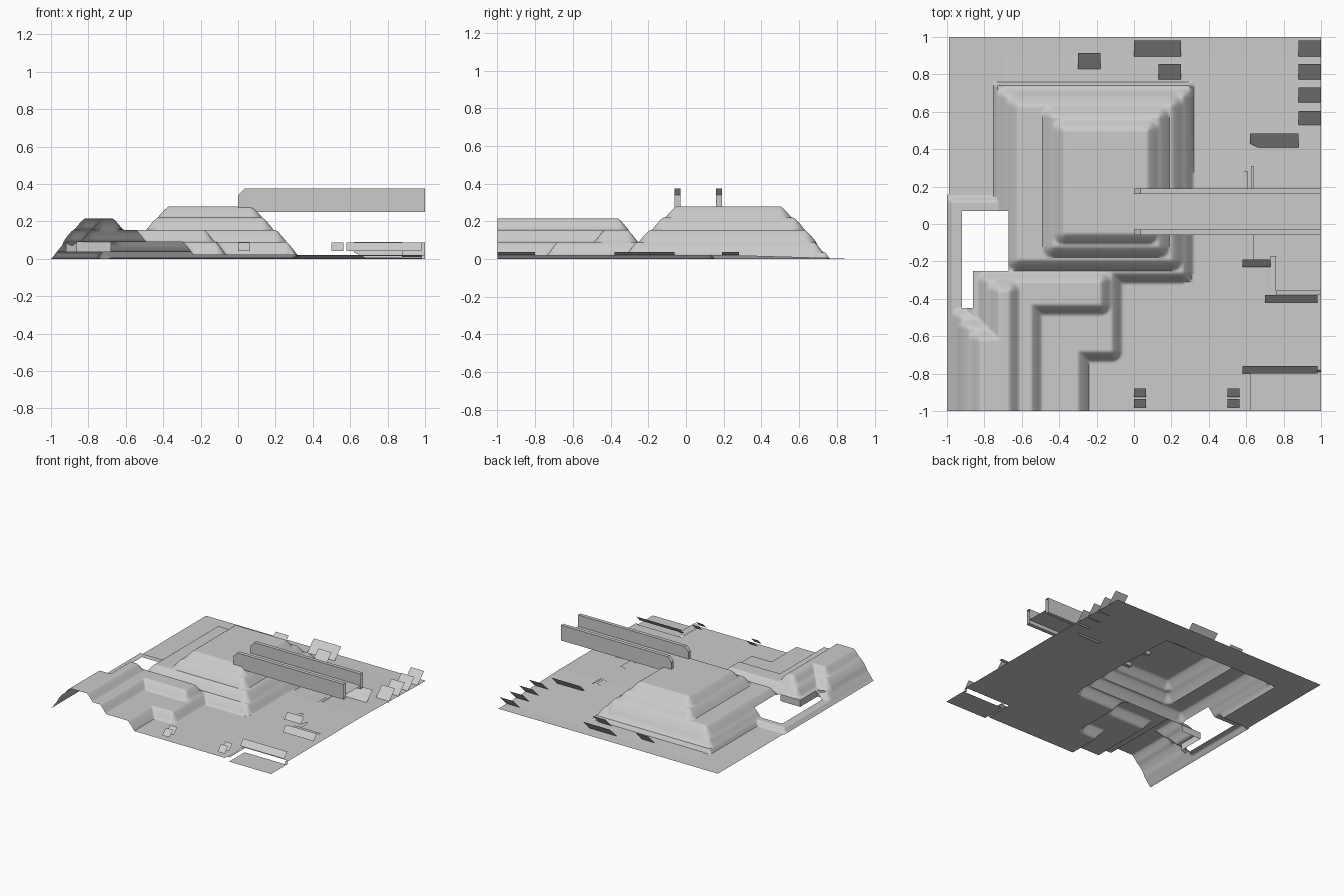
import bpy, bmesh, math

if "Cube" in bpy.data.objects:
    bpy.data.objects.remove(bpy.data.objects["Cube"])

grey = bpy.data.materials.new("stone_grey")
grey.diffuse_color = (0.6, 0.6, 0.6, 1)
grey.use_nodes = True
grey.node_tree.nodes["Principled BSDF"].inputs["Base Color"].default_value = grey.diffuse_color


def finish(bm, name, smooth=False):
    mesh = bpy.data.meshes.new(name)
    bm.to_mesh(mesh)
    bm.free()
    mesh.materials.append(grey)
    obj = bpy.data.objects.new(name, mesh)
    bpy.context.collection.objects.link(obj)
    if smooth:
        bpy.context.view_layer.objects.active = obj
        obj.select_set(True)
        bpy.ops.object.shade_smooth_by_angle(angle=math.radians(50))
        obj.select_set(False)
    return obj


# Terraces: x0, x1, y0, y1 of the flat top, top height, foot height, slope width
steps = [
    # large hill
    (-.37, .07, -.05, .50, .28, .22, .06),
    (-.43, .13, -.12, .57, .22, .155, .06),
    (-.62, .20, -.19, .63, .155, .09, .06),
    (-.68, .26, -.26, .68, .09, .03, .05),
    # plinth and raised west strip
    (-.73, .30, -.30, .74, .035, 0, .02),
    (-.97, -.72, -1.1, .12, .035, 0, .025),
    # stepped terrace in the south-west
    (-.82, -.67, -1.1, -.62, .215, .155, .055),
    (-.72, -.67, -.70, -.36, .215, .155, .055),
    (-.88, -.55, -1.1, -.56, .155, .09, .055),
    (-.78, -.55, -.65, -.31, .155, .09, .055),
    (-.60, -.18, -.43, -.31, .155, .09, .055),
    (-.92, -.30, -1.1, -.50, .09, .035, .05),
    (-.86, -.30, -.60, -.25, .09, .035, .05),
    (-.40, -.12, -.68, -.25, .09, .02, .055),
    (-.80, -.30, -1.1, -.60, .09, .02, .055),
]

# Openings in the ground sheet: x0, x1, y0, y1
holes = [
    (-.92, -.67, -.25, .07), (-.92, -.86, -.45, -.24),
    (.58, .62, -1, -.77), (.58, .98, -.80, -.77),
]


# The ground rises gently from north to south; the south-east corner is low
def ground(x, y):
    if x < -.68 or (x > .60 and y < -.785):
        return 0
    return .02 * min(max((.9 - y) / .7, 0), 1)


def height(x, y):
    z = ground(x, y)
    for x0, x1, y0, y1, hi, lo, w in steps:
        d = math.hypot(max(x0 - x, x - x1, 0), max(y0 - y, y - y1, 0))
        if d <= w + 1e-6:
            z = max(z, hi - (hi - lo) * (d / w) ** 1.2)
    return z


# Ground sheet with hills
N = 200
bm = bmesh.new()
axis = [-1 + 2 * i / N for i in range(N + 1)]
grid = [[bm.verts.new((max(x, -.99) if y > .15 else x, y, height(x, y)))
         for y in axis] for x in axis]
for i in range(N):
    for j in range(N):
        cx, cy = axis[i] + 1 / N, axis[j] + 1 / N
        if any(a < cx < b and c < cy < d for a, b, c, d in holes):
            continue
        bm.faces.new((grid[i][j], grid[i + 1][j],
                      grid[i + 1][j + 1], grid[i][j + 1]))
loose = [v for v in bm.verts if not v.link_faces]
bmesh.ops.delete(bm, geom=loose, context='VERTS')
finish(bm, "terraced_ground", True)

# Low walls closing the terrace beside the opening
bm = bmesh.new()
wall = [(-.92, -.49), (-.86, -.47), (-.86, -.25), (-.68, -.25)]
for (xa, ya), (xb, yb) in zip(wall, wall[1:]):
    bm.faces.new([bm.verts.new(p) for p in (
        (xb, yb, .035), (xa, ya, .035), (xa, ya, .09), (xb, yb, .09))])
finish(bm, "terrace_wall")


# Floating sloped plates; they rise towards +y or towards +x
def plates(name, rects, along_x=False, low=.042, high=.087):
    bm = bmesh.new()
    for x0, x1, y0, y1 in rects:
        corners = [(x0, y0), (x1, y0), (x1, y1), (x0, y1)]
        vs = []
        for x, y in corners:
            top = x == x1 if along_x else y == y1
            vs.append(bm.verts.new((x, y, high if top else low)))
        bm.faces.new(vs)
    finish(bm, name)


plates("front_small_plates", [(x, x + .065, y, y + .045)
                              for x in (0, .5) for y in (-.98, -.925)])
plates("east_plates", [(.88, 1, y, y + .085)
                       for y in (.52, .645, .77, .895)], low=.002)
plates("north_plates", [(0, .25, .895, .98), (.13, .25, .77, .855),
                        (-.30, -.18, .83, .915)], low=.002)
plates("curb_slopes", [(.58, .73, -.23, -.19), (.70, .98, -.42, -.38),
                       (.58, .98, -.80, -.76)])
plates("curb_side_slopes", [(.58, .61, .19, .28), (.70, .73, -.38, -.19),
                            (.58, .61, -1, -.80), (.58, .61, -.19, -.06)],
       True, .022, .037)
plates("curb_side_tops", [(.73, .76, -.38, -.17), (.61, .625, -1, -.80),
                          (.61, .64, -.19, -.06), (.625, .64, .19, .31)],
       False, .036, .037)
plates("curb_top", [(.76, 1, -.38, -.355)], False, .085, .087)

# Larger plate with one clipped corner
bm = bmesh.new()
clipped = [(.68, .40), (.88, .40), (.88, .485), (.62, .485), (.62, .43)]
bm.faces.new([bm.verts.new((x, y, y - .395)) for x, y in clipped])
finish(bm, "clipped_plate")


# Bridge: two hollow parapets with chamfered ends, open at the far end
def parapet(name, y0, y1):
    bm = bmesh.new()
    outline = [(0, .25), (1, .25), (1, .375), (.035, .375), (0, .34)]
    face = bm.faces.new([bm.verts.new((x, y0, z)) for x, z in outline])
    out = bmesh.ops.extrude_face_region(bm, geom=[face])
    moved = [v for v in out["geom"] if isinstance(v, bmesh.types.BMVert)]
    bmesh.ops.translate(bm, verts=moved, vec=(0, y1 - y0, 0))
    bmesh.ops.recalc_face_normals(bm, faces=bm.faces)
    ends = [f for f in bm.faces if f.normal.x > .9]
    bmesh.ops.delete(bm, geom=ends, context='FACES')
    finish(bm, name)


parapet("south_parapet", -.06, -.03)
parapet("north_parapet", .16, .19)

# Bridge deck
bm = bmesh.new()
bm.faces.new([bm.verts.new((x, y, .281)) for x, y in
              ((0, -.03), (1, -.03), (1, .16), (0, .16))])
finish(bm, "bridge_deck")
